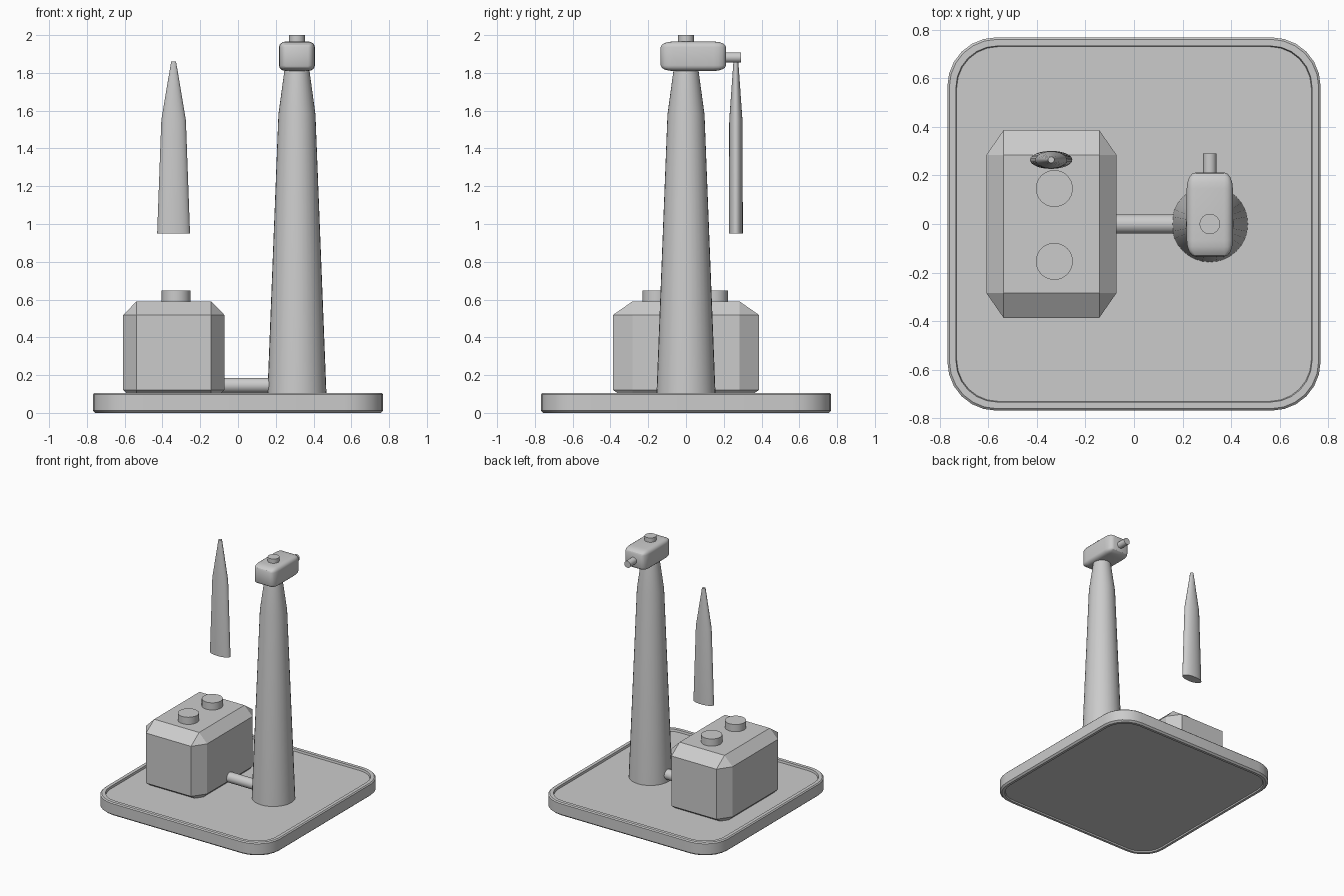
import bpy, bmesh
from math import pi, cos, sin, radians
from mathutils import Matrix, Vector

if "Cube" in bpy.data.objects:
    bpy.data.objects.remove(bpy.data.objects["Cube"])


def finish(name, bm, smooth=None):
    bmesh.ops.recalc_face_normals(bm, faces=bm.faces)
    me = bpy.data.meshes.new(name)
    bm.to_mesh(me)
    bm.free()
    ob = bpy.data.objects.new(name, me)
    bpy.context.collection.objects.link(ob)
    if smooth:
        bpy.ops.object.select_all(action='DESELECT')
        ob.select_set(True)
        bpy.context.view_layer.objects.active = ob
        bpy.ops.object.shade_smooth_by_angle(angle=radians(smooth))
    return ob


def loft(name, rings, matrix=None, smooth=30):
    """Skin a stack of equal-length point rings and cap both ends."""
    bm = bmesh.new()
    vs = [[bm.verts.new(p) for p in ring] for ring in rings]
    n = len(vs[0])
    for a, b in zip(vs, vs[1:]):
        for i in range(n):
            j = (i + 1) % n
            bm.faces.new((a[i], a[j], b[j], b[i]))
    bm.faces.new(vs[0][::-1])
    bm.faces.new(vs[-1])
    if matrix:
        bm.transform(matrix)
    return finish(name, bm, smooth)


def ellipse(rx, ry, z, n=32):
    return [(rx * cos(2 * pi * i / n), ry * sin(2 * pi * i / n), z) for i in range(n)]


def rounded_square(half, radius, z, seg=6):
    pts = []
    for k, (sx, sy) in enumerate(((1, 1), (-1, 1), (-1, -1), (1, -1))):
        for i in range(seg + 1):
            a = (k + i / seg) * pi / 2
            pts.append((sx * (half - radius) + radius * cos(a),
                        sy * (half - radius) + radius * sin(a), z))
    return pts


def cylinder(name, start, end, r, n=32):
    a, d = Vector(start), Vector(end) - Vector(start)
    m = Matrix.Translation(a) @ d.to_track_quat('Z', 'Y').to_matrix().to_4x4()
    return loft(name, [ellipse(r, r, 0, n), ellipse(r, r, d.length, n)], m)


def bevelled_box(name, center, size, bevel, seg, smooth=None):
    """Unit cube bevelled on every edge, then stretched to size."""
    bm = bmesh.new()
    bmesh.ops.create_cube(bm, size=1)
    bmesh.ops.bevel(bm, geom=bm.edges[:], offset=bevel, segments=seg,
                    profile=0.5, affect='EDGES')
    bm.transform(Matrix.Translation(center) @ Matrix.Diagonal((*size, 1)))
    return finish(name, bm, smooth)


# base tray: shallow recess above and below a raised rim
loft("base_tray", [rounded_square(h, r, z) for h, r, z in (
    (0.73, 0.17, 0.010), (0.735, 0.175, 0.0), (0.755, 0.19, 0.0), (0.768, 0.2, 0.012),
    (0.768, 0.2, 0.097), (0.76, 0.195, 0.105), (0.733, 0.17, 0.105), (0.73, 0.17, 0.088))])

# tapered tower
TX = 0.312
loft("tower", [ellipse(r, r, z) for r, z in ((0.157, 0.08), (0.098, 1.58), (0.064, 1.83))],
     Matrix.Translation((TX, 0, 0)))

# housing on the tower with its top cap and rear shaft
bevelled_box("nacelle", (TX, 0.039, 1.888), (0.19, 0.346, 0.156), 0.19, 4, 30)
cylinder("top_cap", (TX, 0, 1.93), (TX, 0, 2.0), 0.042)
cylinder("shaft", (TX, 0.17, 1.882), (TX, 0.29, 1.882), 0.027)

# separate blade with flattened section
loft("blade", [ellipse(rx, ry, z) for rx, ry, z in (
    (0.087, 0.037, 0.95), (0.065, 0.035, 1.55), (0.013, 0.013, 1.86))],
     Matrix.Translation((-0.341, 0.264, 0)))

# chamfered block with two studs
bevelled_box("block", (-0.34, 0, 0.32), (0.536, 0.772, 0.54), 0.132, 1)
for side, y in (("front", -0.154), ("back", 0.146)):
    cylinder(side + "_stud", (-0.328, y, 0.55), (-0.328, y, 0.647), 0.076)

# pipe joining block and tower
cylinder("pipe", (-0.09, 0, 0.146), (0.2, 0, 0.146), 0.04)
